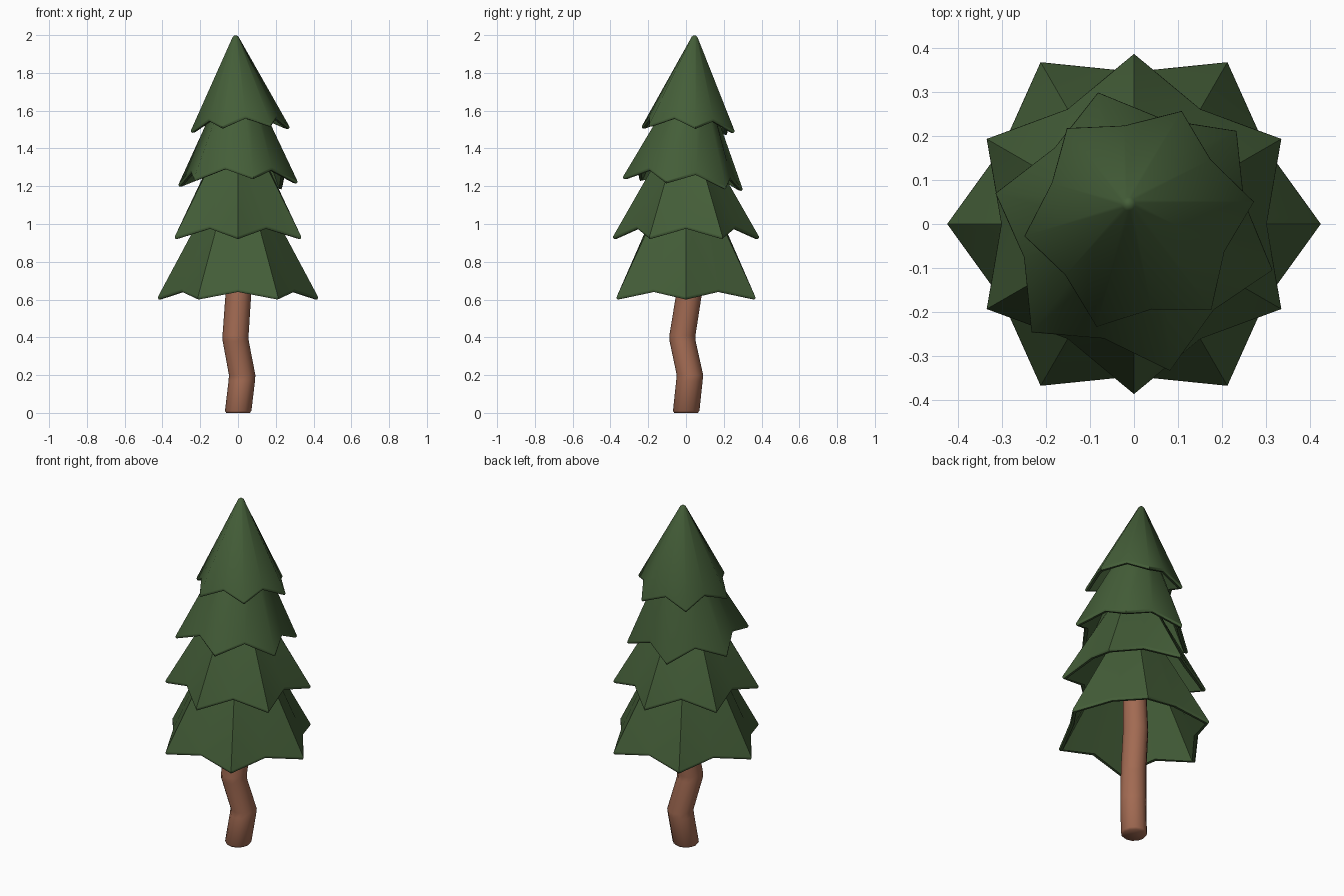
import bpy, bmesh, math

if "Cube" in bpy.data.objects:
    bpy.data.objects.remove(bpy.data.objects["Cube"])


def material(name, rgb):
    m = bpy.data.materials.new(name)
    m.diffuse_color = (*rgb, 1)
    m.use_nodes = True
    m.node_tree.nodes["Principled BSDF"].inputs["Base Color"].default_value = m.diffuse_color
    return m


GREEN = material("pine green", (0.058, 0.112, 0.04))
BROWN = material("bark brown", (0.36, 0.145, 0.085))


def loft(name, rings, mat, angle):
    """Skin a list of equal-length rings and cap both ends."""
    bm = bmesh.new()
    loops = [[bm.verts.new(p) for p in ring] for ring in rings]
    n = len(loops[0])
    for lo, hi in zip(loops, loops[1:]):
        for i in range(n):
            j = (i + 1) % n
            bm.faces.new((lo[i], lo[j], hi[j], hi[i]))
    bm.faces.new(loops[0])
    bm.faces.new(loops[-1])
    bmesh.ops.recalc_face_normals(bm, faces=bm.faces)
    me = bpy.data.meshes.new(name)
    bm.to_mesh(me)
    bm.free()
    me.materials.append(mat)
    ob = bpy.data.objects.new(name, me)
    bpy.context.collection.objects.link(ob)
    bpy.ops.object.select_all(action='DESELECT')
    ob.select_set(True)
    bpy.context.view_layer.objects.active = ob
    bpy.ops.object.shade_smooth_by_angle(angle=math.radians(angle))
    return ob


def skirt(name, centre, radius, valley, lift, turn, height, top, tilt=(0, 0)):
    """Hollow six-pointed cone; tips hang lower than the valleys between."""
    cx, cy, cz = centre
    a, b = tilt

    def ring(t, inset, drop=0.0):
        # t = 0 at the hem, 1 at the top
        pts = []
        for i in range(12):
            ang = math.radians(turn + 30 * i)
            hem = radius if i % 2 == 0 else radius * valley
            r = max(hem * (1 - t) + top * t - inset, 0.003)
            up = lift if i % 2 else 0.0
            z = up * (1 - t) + height * t + drop
            x, y = r * math.cos(ang), r * math.sin(ang)
            pts.append((cx + x - a * z, cy + y - b * z, cz + z + a * x + b * y))
        return pts

    rings = [ring(1, 0.02, -0.03), ring(0, 0.022), ring(0, 0.006, -0.002),
             ring(0, 0.0, 0.006), ring(0, 0.002, 0.014),
             ring(0.985, 0), ring(1, top * 0.5)]
    return loft(name, rings, GREEN, 50)


# Foliage tiers, bottom to top
skirt("foliage_bottom", (0, 0, 0.602), 0.425, 0.815, 0.04, 0, 0.60, 0.11)
skirt("foliage_lower", (0, 0, 0.922), 0.387, 0.78, 0.055, 30, 0.53, 0.09)
skirt("foliage_upper", (0, -0.018, 1.208), 0.327, 0.79, 0.06, 44.5, 0.50, 0.09, (0, -0.1))
skirt("foliage_top", (0.012, 0.011, 1.495), 0.264, 0.80, 0.05, 8.5, 0.503, 0.012, (0.05, -0.07))

# Crooked trunk: x, y, z, radius
path = [(0, 0, 0, 0.062), (0.001, 0.001, 0.01, 0.07), (0.02, 0.018, 0.17, 0.07),
        (0.022, 0.021, 0.20, 0.07), (-0.012, -0.018, 0.38, 0.069),
        (-0.013, -0.019, 0.41, 0.069), (0.002, 0.016, 0.63, 0.068), (0, 0, 1.05, 0.06)]
rings = [[(x + r * math.cos(k * math.pi / 6), y + r * math.sin(k * math.pi / 6), z)
          for k in range(12)] for x, y, z, r in path]
loft("trunk", rings, BROWN, 60)
